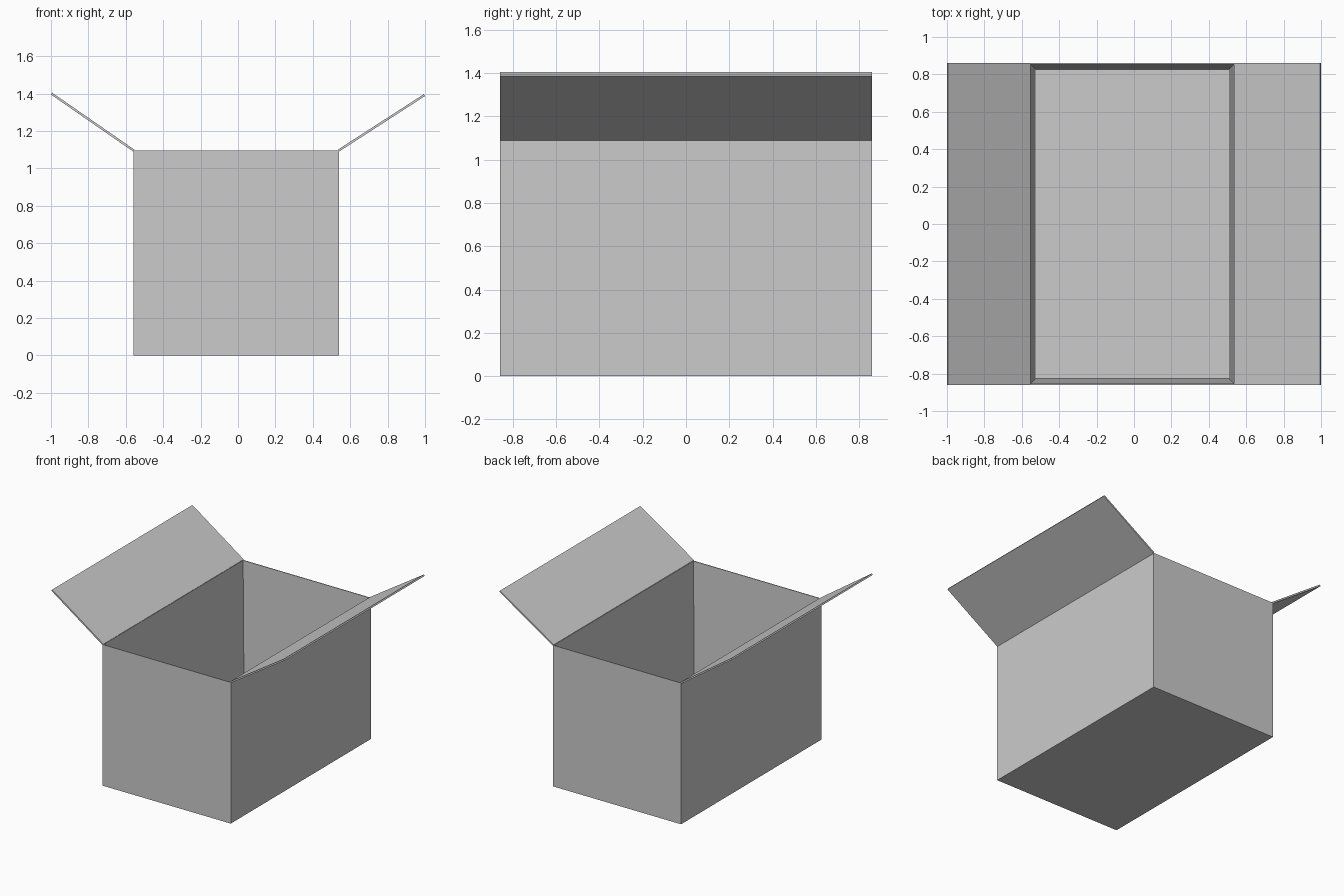
import bpy
import bmesh
from mathutils import Vector

default = bpy.data.objects.get("Cube")
if default:
    bpy.data.objects.remove(default, do_unlink=True)

GREY = (0.6, 0.6, 0.6, 1.0)
grey = bpy.data.materials.new("plain grey")
grey.use_nodes = True
grey.diffuse_color = GREY
grey.node_tree.nodes["Principled BSDF"].inputs["Base Color"].default_value = GREY

# Shared dimensions of the open box
LEFT, RIGHT = -0.56, 0.54
HALF_DEPTH = 0.86
HEIGHT = 1.095
FLOOR = 0.03
RIM = 0.006
FLOOR_INSET = 0.033


def finish(name, bm):
    bmesh.ops.recalc_face_normals(bm, faces=bm.faces)
    mesh = bpy.data.meshes.new(name)
    bm.to_mesh(mesh)
    bm.free()
    mesh.materials.append(grey)
    obj = bpy.data.objects.new(name, mesh)
    bpy.context.collection.objects.link(obj)
    return obj


def ring(bm, inset, z):
    """Rectangle of vertices, inset from the outer walls."""
    x0, x1, y = LEFT + inset, RIGHT - inset, HALF_DEPTH - inset
    return [bm.verts.new(p) for p in
            ((x0, -y, z), (x1, -y, z), (x1, y, z), (x0, y, z))]


def build_box():
    # Outer wall, thin rim, and inner walls tapering to a floor
    bm = bmesh.new()
    rings = [ring(bm, 0, 0), ring(bm, 0, HEIGHT),
             ring(bm, RIM, HEIGHT), ring(bm, FLOOR_INSET, FLOOR)]
    for a, b in zip(rings, rings[1:]):
        for i in range(4):
            j = (i + 1) % 4
            bm.faces.new((a[i], a[j], b[j], b[i]))
    bm.faces.new(rings[0])
    bm.faces.new(rings[-1])
    return finish("box_body", bm)


def build_flap(name, hinge, tip, thickness=0.012):
    # Thin slanted board hinged on the top edge of a side wall
    hinge, tip = Vector(hinge), Vector(tip)
    along = (tip - hinge).normalized()
    up = Vector((-along.y, along.x))
    if up.y < 0:
        up.negate()
    up *= thickness
    bm = bmesh.new()
    profile = bm.faces.new([bm.verts.new((p.x, -HALF_DEPTH, p.y))
                            for p in (hinge, tip, tip + up, hinge + up)])
    result = bmesh.ops.extrude_face_region(bm, geom=[profile],
                                           use_keep_orig=True)
    moved = [v for v in result["geom"] if isinstance(v, bmesh.types.BMVert)]
    bmesh.ops.translate(bm, verts=moved, vec=(0, 2 * HALF_DEPTH, 0))
    return finish(name, bm)


build_box()
build_flap("right_flap", (LEFT, HEIGHT - 0.005), (-1.0, 1.395))
build_flap("left_flap", (RIGHT, HEIGHT - 0.005), (1.0, 1.387))
